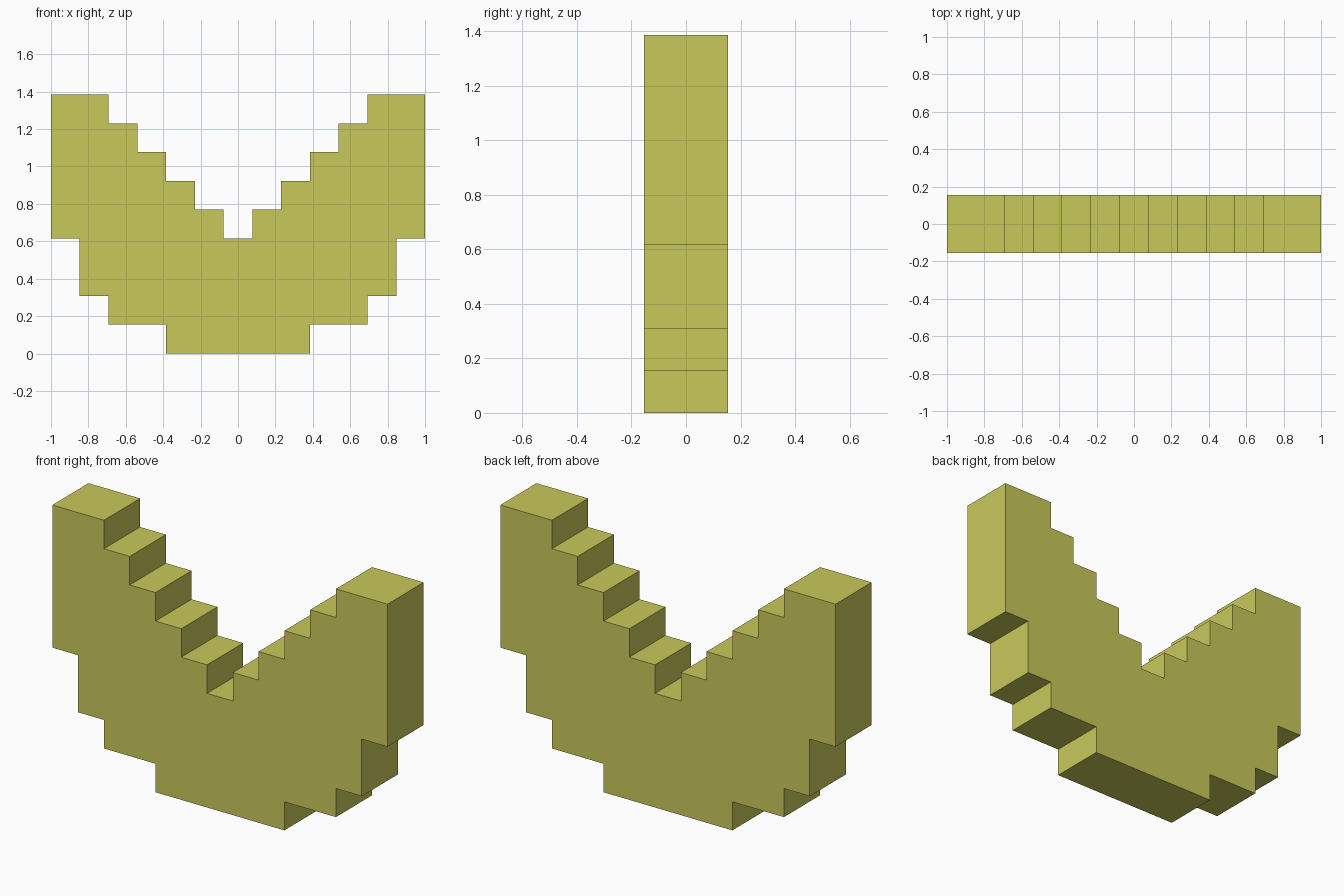
import bpy
import bmesh

if "Cube" in bpy.data.objects:
    bpy.data.objects.remove(bpy.data.objects["Cube"])

U = 2 / 13  # one step of the block grid

# Right half of the stepped V outline, in grid steps (x, z), bottom to top
half = [(2.5, 0), (2.5, 1), (4.5, 1), (4.5, 2), (5.5, 2), (5.5, 4), (6.5, 4), (6.5, 9)]
# Inner staircase descending to the notch
for i in range(5):
    half += [(4.5 - i, 9 - i), (4.5 - i, 8 - i)]

# Mirror to the left side
outline = half + [(-x, z) for x, z in reversed(half)]

# Extrude the outline through the thickness
bm = bmesh.new()
front = bm.faces.new([bm.verts.new((x * U, -U, z * U)) for x, z in outline])
result = bmesh.ops.extrude_face_region(bm, geom=[front], use_keep_orig=True)
moved = [g for g in result["geom"] if isinstance(g, bmesh.types.BMVert)]
bmesh.ops.translate(bm, verts=moved, vec=(0, 2 * U, 0))
bmesh.ops.recalc_face_normals(bm, faces=bm.faces)

mesh = bpy.data.meshes.new("stepped_v_block")
bm.to_mesh(mesh)
bm.free()

# Single flat colour
mat = bpy.data.materials.new("olive yellow")
mat.diffuse_color = (0.584, 0.584, 0.105, 1)
mat.use_nodes = True
mat.node_tree.nodes["Principled BSDF"].inputs["Base Color"].default_value = mat.diffuse_color
mesh.materials.append(mat)

block = bpy.data.objects.new("stepped_v_block", mesh)
bpy.context.collection.objects.link(block)
